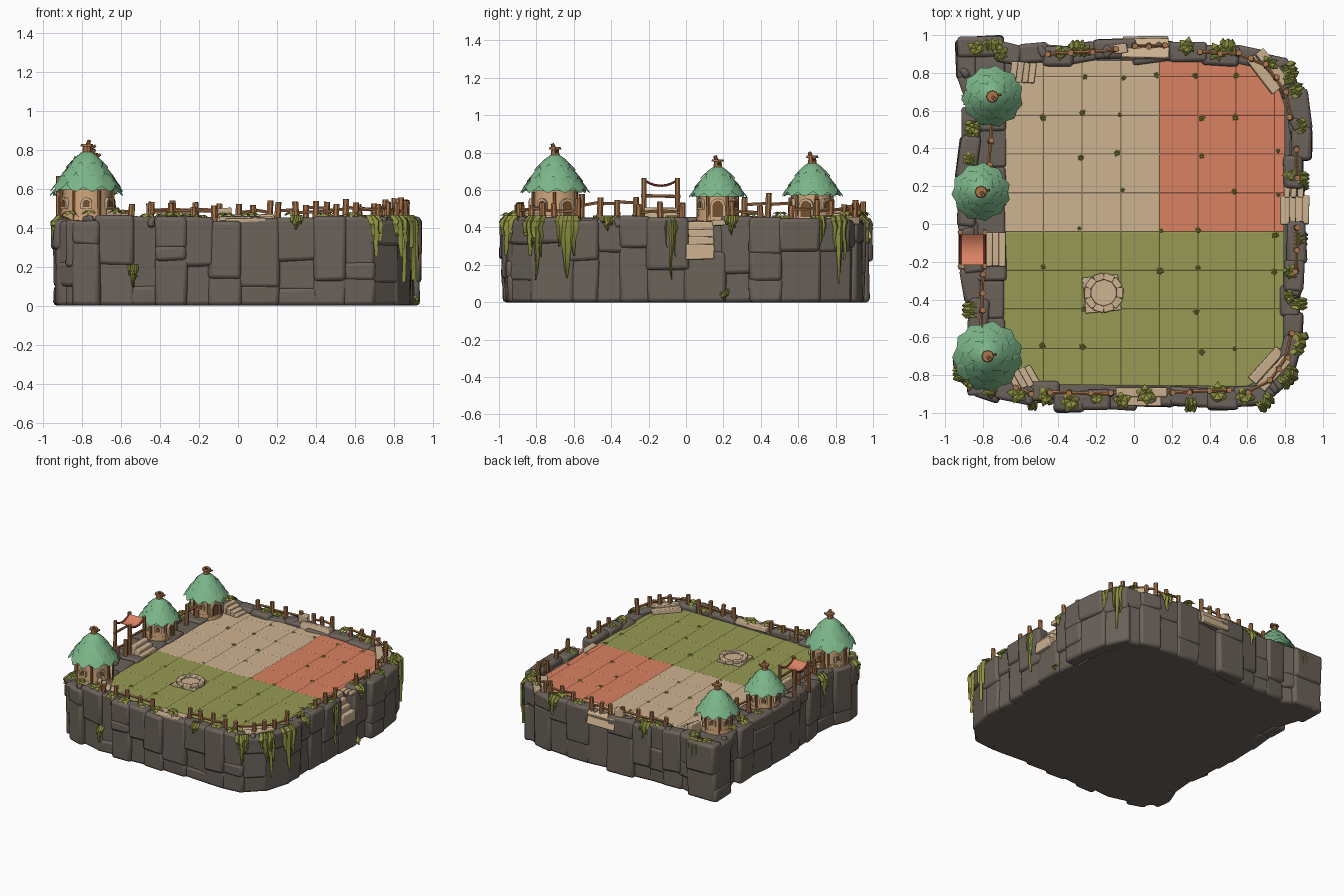
import bpy, bmesh, math, random
from mathutils import Vector, Matrix
from mathutils.geometry import intersect_point_line

if "Cube" in bpy.data.objects:
    bpy.data.objects.remove(bpy.data.objects["Cube"])
random.seed(4)
R = random.uniform

def material(name, h):
    lin = lambda c: (c / 255 / 12.92) if c < 11 else ((c / 255 + .055) / 1.055) ** 2.4
    m = bpy.data.materials.new(name)
    m.diffuse_color = (lin(h >> 16), lin(h >> 8 & 255), lin(h & 255), 1)
    m.use_nodes = True
    m.node_tree.nodes["Principled BSDF"].inputs["Base Color"].default_value = m.diffuse_color
    return m
ROCK, SAND, GRASS, CORAL = [material(*a) for a in (("rock grey", 0x6B625A), ("sand", 0xCEB391), ("grass green", 0x989A53), ("coral", 0xDA8262))]
WOOD, LEAF, VINE, RED = [material(*a) for a in (("wood", 0xAA764C), ("roof leaf", 0x7CB689), ("vine olive", 0x8C913F), ("cord red", 0x8A3A30))]
WALL, DARK = material("wall clay", 0xCCA278), material("dark timber", 0x76502F)

def finish(name, bm, mats, bevel=0, smooth=True, recalc=True):
    if recalc:
        bmesh.ops.recalc_face_normals(bm, faces=bm.faces)
    me = bpy.data.meshes.new(name)
    bm.to_mesh(me); bm.free()
    for m in mats:
        me.materials.append(m)
    if smooth:
        me.shade_smooth()
        me.set_sharp_from_angle(angle=math.radians(35))
    ob = bpy.data.objects.new(name, me)
    bpy.context.collection.objects.link(ob)
    if bevel:
        b = ob.modifiers.new("bevel", "BEVEL")
        b.width, b.segments = bevel, 2
    return ob

def box(bm, loc, size, rz=0, rx=0, jit=0):
    M = Matrix.Translation(loc) @ Matrix.Rotation(rz, 4, 'Z') @ Matrix.Rotation(rx, 4, 'X') @ Matrix.Diagonal((*size, 1))
    for v in bmesh.ops.create_cube(bm, size=1, matrix=M)["verts"]:
        v.co += Vector((R(-jit, jit), R(-jit, jit), R(-jit, jit)))

def rod(bm, a, b, r, r2=None, seg=7):
    a, b = Vector(a), Vector(b)
    M = Matrix.Translation((a + b) / 2) @ (b - a).to_track_quat('Z', 'Y').to_matrix().to_4x4()
    bmesh.ops.create_cone(bm, cap_ends=True, segments=seg, radius1=r, radius2=r if r2 is None else r2, depth=(b - a).length, matrix=M)

def prism(bm, pts, z0, z1):
    lo = [bm.verts.new((x, y, z0)) for x, y in pts]
    hi = [bm.verts.new((x, y, z1)) for x, y in pts]
    bm.faces.new(lo[::-1]); bm.faces.new(hi)
    for i in range(len(pts)):
        j = (i + 1) % len(pts)
        bm.faces.new((lo[i], lo[j], hi[j], hi[i]))

# cliff: solid core ringed by stacked rock columns
RIM = [(-.92, -.82), (-.84, -.89), (-.72, -.92), (-.55, -.95), (0, -.96), (.4, -.96), (.69, -.95), (.82, -.82), (.88, -.62), (.88, -.2),
       (.89, .2), (.9, .5), (.87, .7), (.81, .87), (.55, .94), (.2, .96), (-.2, .94), (-.6, .93), (-.7, .96), (-.92, .96),
       (-.92, .78), (-.87, .6), (-.87, .45), (-.91, .25), (-.91, 0), (-.9, -.25), (-.87, -.4), (-.88, -.6), (-.93, -.72)]
SEGS = [(Vector(p), Vector(RIM[(i + 1) % len(RIM)])) for i, p in enumerate(RIM)]
def edge(x, y):
    best = None
    for a, b in SEGS:
        q, t = intersect_point_line(Vector((x, y)), a, b)
        q = a.lerp(b, min(1, max(0, t))).to_2d()
        d = (q - Vector((x, y))).length
        if best is None or d < best[0]:
            t = (b - a).normalized()
            best = (d, q, Vector((t.y, -t.x)))
    return best[1], best[2]
def along(step_lo, step_hi):
    for a, b in SEGS:
        n = max(1, round((b - a).length / R(step_lo, step_hi)))
        for i in range(n):
            yield a.lerp(b, (i + .5) / n), (b - a) / n
bm = bmesh.new()
prism(bm, [(x * .92, y * .94) for x, y in RIM], 0, .41)
finish("cliff_core", bm, [ROCK], smooth=False)
bm = bmesh.new()
for p, d in along(.11, .2):
    t = d.normalized(); n = Vector((t.y, -t.x))
    top = R(.42, .45)
    if p.x > .8 and -.1 < p.y < .2:
        top = .26
    cuts = [0] + sorted(R(.08, .36) for _ in range(random.randint(1, 2))) + [top]
    cuts = [c for i, c in enumerate(cuts) if i == 0 or i == len(cuts) - 1 or (c - cuts[i - 1] > .05 and top - c > .06)]
    base, turn = R(-.025, .022), R(-.08, .08)
    for z0, z1 in zip(cuts, cuts[1:]):
        c = p + n * (base + R(-.005, .01) + .014 * (z0 > .1) - .045)
        box(bm, (c.x, c.y, (z0 + z1) / 2), (d.length + .03, .105, z1 - z0 + .022), math.atan2(t.y, t.x) + turn, 0, .006)
for v in bm.verts:
    v.co.z = max(v.co.z, 0)
finish("cliff_rocks", bm, [ROCK], .02)
bm = bmesh.new()
for i in range(9):
    box(bm, (-.78, -.8 + i * .2, .32), (.2, .21, R(.22, .24)), 0, 0, .008)
finish("west_ledge", bm, [ROCK], .015)
bm = bmesh.new()
for p, d in along(.1, .2):
    if R(0, 1) < .4 and not (p.x > .8 and -.1 < p.y < .2):
        q = p * R(.96, .985)
        box(bm, (q.x, q.y, .43), (R(.05, .08), R(.04, .06), R(.04, .06)), R(0, 3), 0, .008)
finish("rim_boulders", bm, [ROCK], .014)

# tiled floor: outline cut by a grid, every tile inset and raised
bm = bmesh.new()
out = [(-.69, -.75), (-.6, -.85), (.6, -.86), (.71, -.8), (.79, -.66), (.8, .62), (.76, .74), (.62, .86), (-.56, .87), (-.69, .74)]
bm.faces.new([bm.verts.new((x, y, .42)) for x, y in out])
XS = [-.48, -.275, -.07, .135, .34, .54, .745]
YS = [-.66, -.45, -.245, -.04, .165, .37, .575, .78]
for axis, vals in ((0, XS), (1, YS)):
    for v in vals:
        co = Vector((0, 0, 0)); co[axis] = v
        no = Vector((0, 0, 0)); no[axis] = 1
        bmesh.ops.bisect_plane(bm, geom=bm.verts[:] + bm.edges[:] + bm.faces[:], plane_co=co, plane_no=no)
tiles = bm.faces[:]
def tile_mat(f):
    c = f.calc_center_median()
    return 1 if c.y < -.04 else (2 if c.x > .135 else 0)
bmesh.ops.inset_individual(bm, faces=tiles, thickness=.006, depth=.0018)
for f in bm.faces:
    f.material_index = tile_mat(f)
finish("tiled_floor", bm, [SAND, GRASS, CORAL], smooth=False)

# stone well
bm = bmesh.new()
box(bm, (-.17, -.37, .425), (.19, .19, .02), .1)
for i in range(10):
    a = i * math.tau / 10
    box(bm, (-.16 + .085 * math.cos(a), -.365 + .085 * math.sin(a), .438), (.036, .056, .03), a, 0, .003)
rod(bm, (-.16, -.365, .42), (-.16, -.365, .44), .07, seg=16)
finish("well", bm, [SAND], .005)

# stairs and slabs
bm = bmesh.new()
for i in range(4):   # east stair going down and outward
    box(bm, (.80 + i * .035, .075, .33 - i * .02), (.045, .15, .2 - i * .04), 0, 0, .003)
for i in range(3):   # west stair going up to the awning
    box(bm, (-.70 - i * .035, -.135, .42 + i * .014), (.04, .18, .06 + i * .028), 0, 0, .003)
for x, y, a in ((-.54, .80, -.1), (-.54, -.80, .5)):   # stairs to the huts
    for i in range(4):
        box(bm, (x - i * .032, y + math.sin(a) * -i * .02, .42 + i * .009), (.035, .11, .04 + i * .018), a, 0, .003)
for x, y, a in ((.71, .81, -.9), (.72, -.77, .85)):   # corner steps
    for k in (-1, 1):
        box(bm, (x - k * .03 * math.sin(a), y + k * .03 * math.cos(a), .437 - .004 * k), (.22, .055, .04), a, 0, .005)
for k in range(2):   # rear and front steps
    box(bm, (.06, .9 + k * .05, .435 - k * .03), (.25, .055, .06), 0, -.3, .004)
    box(bm, (.04, -.89 - k * .045, .44 - k * .01), (.27 - k * .06, .05, .04), 0, .1, .004)
box(bm, (.06, .965, .38), (.24, .03, .09), 0, .3, .004)
box(bm, (-.07, .93, .465), (.07, .05, .07), .1, 0, .004)
for i in range(3):   # planks along the east landing
    box(bm, (.81 + i * .035, .175, .425), (.03, .07, .03), 0, 0, .003)
finish("stone_steps", bm, [SAND], .006)

# fences
bm = bmesh.new()
FENCES = [(0, [(-.45, -.89), (-.12, -.9)]), (0, [(.2, -.89), (.5, -.88)]), (.01, [(.6, -.89), (.72, -.83), (.81, -.7), (.83, -.58)]),
          (0, [(.86, -.25), (.86, -.02)]), (0, [(.86, .25), (.86, .4)]), (.01, [(.83, .56), (.8, .7), (.7, .84), (.55, .9), (.35, .91)]),
          (0, [(.0, .945), (.16, .945)]), (0, [(-.1, .92), (-.45, .9)]), (.04, [(-.77, .31), (-.75, .56)]),
          (.04, [(-.8, -.27), (-.81, -.56)]), (0, [(-.62, -.86), (-.55, -.9)])]
for lift, path in FENCES:
    posts = []
    for a, b in zip(path, path[1:]):
        a, b = Vector(a), Vector(b)
        n = max(1, round((b - a).length / .105))
        posts += [a.lerp(b, i / n) for i in range(n)]
    posts.append(Vector(path[-1]))
    for p in posts:
        rod(bm, (p.x, p.y, .41), (p.x + R(-.008, .008), p.y + R(-.008, .008), R(.5, .545) + lift), .018, .016)
    for a, b in zip(posts, posts[1:]):
        rod(bm, (*a, R(.475, .495) + lift), (*b, R(.475, .495) + lift), .009, seg=5)
finish("wooden_fences", bm, [WOOD])

# awning: four posts, cloth sheet, sagging cords
bm = bmesh.new()
for x in (-.92, -.79):
    for y in (-.225, -.045):
        rod(bm, (x, y, .42), (x, y + R(-.006, .006), .665), .014)
    rod(bm, (x, -.24, .57), (x, -.03, .565), .009)
finish("awning_frame", bm, [WOOD])
bm = bmesh.new()
g = bmesh.ops.create_grid(bm, x_segments=4, y_segments=8, size=.5, matrix=Matrix.Translation((-.855, -.135, 0)) @ Matrix.Diagonal((.115, .165, 1, 1)))
for v in g["verts"]:
    v.co.z = .622 + .03 * ((v.co.y + .135) / .08) ** 2
finish("awning_cloth", bm, [CORAL])
bm = bmesh.new()
for x in (-.92, -.79):
    pts = [(x, -.135 + k * .03, .622 + .03 * (k / 3) ** 2) for k in range(-3, 4)]
    for a, b in zip(pts, pts[1:]):
        rod(bm, a, b, .007, seg=5)
finish("awning_cords", bm, [RED])

# round huts with leaf roofs
def arch(bm, c, a, r, z, w, h, out):
    pts = [(-w, 0), (w, 0)] + [(w * math.cos(t), h - w + w * math.sin(t)) for t in [k * math.pi / 6 for k in range(7)]]
    M = Matrix.Translation((c[0], c[1], z)) @ Matrix.Rotation(a, 4, 'Z') @ Matrix.Translation((r + out, 0, 0))
    f = bm.faces.new([bm.verts.new(M @ Vector((0, u, v))) for u, v in pts])
    e = bmesh.ops.extrude_face_region(bm, geom=[f])
    back = M.to_3x3() @ Vector((-.02, 0, 0))
    bmesh.ops.translate(bm, verts=[v for v in e["geom"] if isinstance(v, bmesh.types.BMVert)], vec=back)

def hut(n, c, RR, rw, eave, top, door):
    x, y = c
    bm = bmesh.new()
    rod(bm, (x, y, .42), (x, y, .465), rw * 1.06, rw * 1.02, 16)
    rod(bm, (x, y, .465), (x, y, eave + .05), rw, rw * .86, 16)
    finish(f"hut_{n}_wall", bm, [WALL])
    bm, dk, fr = bmesh.new(), bmesh.new(), bmesh.new()
    for k in range(6):
        a = door + k * math.tau / 6
        w, h, z = (.04, .11, .445) if k == 0 else (.029, .06, .495)
        arch(fr, c, a, rw * .985, z, w, h, .006)
        arch(dk, c, a, rw * .985, z + .01, w - .012, h - .022, .009)
        a += math.pi / 6
        p = Vector((x + rw * .98 * math.cos(a), y + rw * .98 * math.sin(a), .43))
        rod(bm, p, p + Vector((0, 0, eave - .43)), .009)
    rod(bm, (x, y, top - .03), (x, y, top + .022), .026, .02, 8)
    rod(bm, (x, y, top + .022), (x, y, top + .034), .034, .03, 8)
    rod(bm, (x, y, top + .01), (x + .012, y - .015, top + .052), .013, .01)
    rod(bm, (x, y, top), (x + .045, y + .01, top + .025), .009, .007)
    finish(f"hut_{n}_timber", bm, [WOOD])
    finish(f"hut_{n}_frames", fr, [SAND])
    finish(f"hut_{n}_openings", dk, [DARK])
    bm = bmesh.new()
    def dome(t):
        return .012 + (RR - .012) * t ** .95, top - (top - eave) * t ** 1.2
    for i in range(6):   # dome under the leaves
        (r1, z1), (r2, z2) = dome(i / 6.6), dome((i + 1) / 6.6)
        rod(bm, (x, y, z2 - .016), (x, y, z1 - .016), r2, r1, 14)
    for t0, t1, m in ((.55, 1.06, 11), (.28, .82, 10), (.02, .55, 8)):
        for k in range(m):
            a = (k + R(-.12, .12) + t0) * math.tau / m
            ca, sa = math.cos(a), math.sin(a)
            hw = math.pi * dome((t0 + t1) / 2)[0] / m * 1.35
            rows = []
            for s, w in ((0, .5), (.35, .95), (.7, .95), (1, .08)):   # leaf lifts toward its tip
                r, z = dome(t0 + (t1 - t0) * s)
                r += .006 * s; z += .016 * s - .004
                rows.append([bm.verts.new((x + r * ca - sa * u * hw * w, y + r * sa + ca * u * hw * w, z + (.004 if u == 0 else -.004))) for u in (-1, 0, 1)])
            for p, q in zip(rows, rows[1:]):
                for j in (0, 1):
                    bm.faces.new((p[j], q[j], q[j + 1], p[j + 1]))
    finish(f"hut_{n}_leaf_roof", bm, [LEAF], recalc=False)
hut(1, (-.775, -.70), .172, .135, .59, .795, .5)
hut(2, (-.81, .17), .142, .108, .565, .73, 0)
hut(3, (-.75, .675), .150, .112, .57, .75, -.3)

# leafy clumps on the rim and in the tile joints
bm = bmesh.new()
def clump(x, y, z, r):
    c = Vector((x, y, z)); n = random.randint(5, 7); a0 = R(0, 6)
    for k in range(n):
        a = a0 + k * math.tau / n
        d, s = Vector((math.cos(a), math.sin(a), 0)), Vector((-math.sin(a), math.cos(a), 0))
        L = r * R(.8, 1.2); up = Vector((0, 0, 1))
        b = bm.verts.new(c + up * r * .3); tip = bm.verts.new(c + d * L + up * r * R(-.1, .25))
        l, m, q = [bm.verts.new(c + d * L * .5 + s * L * .36 * u + up * r * (.42 if u else .55)) for u in (-1, 0, 1)]
        for f in ((b, m, l), (b, q, m), (l, m, tip), (m, q, tip)):
            bm.faces.new(f)
for p, d in along(.12, .18):
    if R(0, 1) < .75 and not (p.x > .8 and -.08 < p.y < .2) and not (p.x < -.8 and p.y < .3 and p.y > -.3):
        q = p * R(.93, .985)
        clump(q.x, q.y, R(.44, .465), R(.04, .058))
for x in XS:
    for y in YS:
        if R(0, 1) < .6:
            clump(x + R(-.02, .02), y + R(-.02, .02), .419, R(.012, .022))
finish("leaf_clumps", bm, [VINE], smooth=False, recalc=False)

# vines draped over the cliff
bm = bmesh.new()
def vine(x, y, w, zlow, ztop=.465):
    e, n = edge(x, y)
    t = Vector((-n.y, n.x))
    for off, frac, ww in ((-.65, .5, .7), (0, 1, 1), (.65, .65, .7)):
        low = ztop - (ztop - zlow) * frac
        path = [(-.05, ztop - .02, .5), (-.01, ztop, .9), (.022, ztop - .03, 1)]
        path += [(.028 - .006 * s, ztop - .03 + (low - ztop + .03) * s, (1 - s) ** .7 * R(.8, 1.1) + .06) for s in (.2, .4, .6, .8, 1)]
        rows = []
        for o, z, f in path:
            c = e + t * (off * w + R(-.006, .006))
            rows.append([bm.verts.new((*(c + n * (o + (.012 if u == 0 else -.006)) + t * u * w * ww * f * .62), z)) for u in (-1, 0, 1)])
        for p, q in zip(rows, rows[1:]):
            for j in (0, 1):
                bm.faces.new((p[j], q[j], q[j + 1], p[j + 1]))
for v in ((.9, -.9, .05, .25), (.72, -.97, .045, .25), (.85, -.8, .035, .12), (.9, -.64, .06, .13), (.9, -.42, .03, .38), (.9, -.08, .035, .12),
          (.9, .24, .03, .36), (.9, .52, .04, .3), (.9, .72, .035, .3), (.84, .82, .04, .1), (.3, -1, .03, .39), (-.35, -1, .03, .41),
          (.5, 1, .04, .32), (-.3, 1, .04, .34), (-.75, 1, .045, .26), (-1, .5, .04, .3), (-1, -.45, .04, .3), (-1, -.8, .035, .34)):
    vine(*v)
vine(-.54, -1, .025, .09, .21)
vine(1, .2, .025, .01, .07)
finish("hanging_vines", bm, [VINE], recalc=False)
